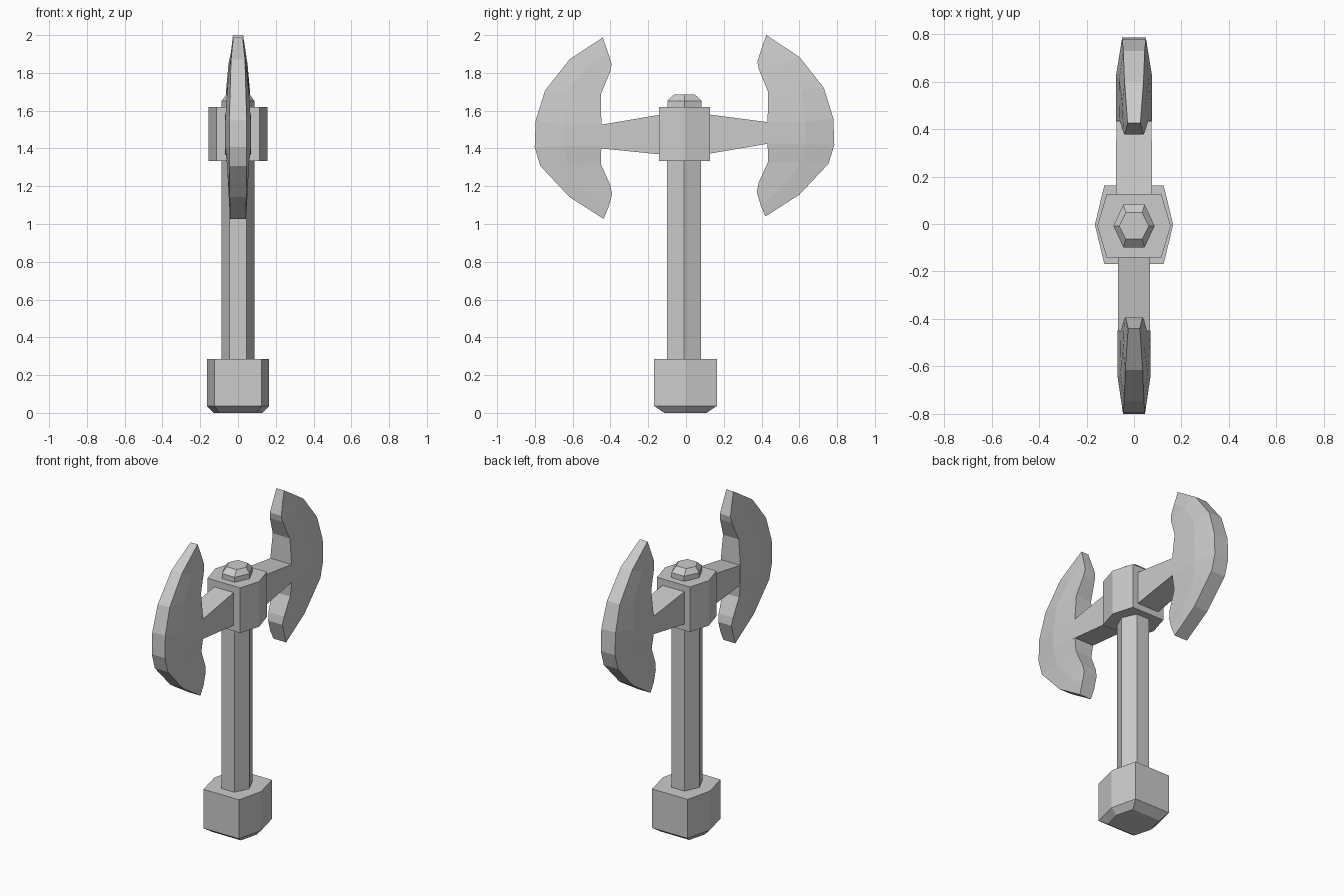
import bpy, bmesh

if "Cube" in bpy.data.objects:
    bpy.data.objects.remove(bpy.data.objects["Cube"])


def skin(name, rings):
    """Join successive closed rings of points with quads and cap both ends."""
    bm = bmesh.new()
    vs = [[bm.verts.new(p) for p in r] for r in rings]
    n = len(vs[0])
    for a, b in zip(vs, vs[1:]):
        for i in range(n):
            j = (i + 1) % n
            bm.faces.new((a[i], a[j], b[j], b[i]))
    bm.faces.new(vs[0])
    bm.faces.new(vs[-1])
    bmesh.ops.recalc_face_normals(bm, faces=bm.faces)
    me = bpy.data.meshes.new(name)
    bm.to_mesh(me)
    bm.free()
    ob = bpy.data.objects.new(name, me)
    bpy.context.collection.objects.link(ob)
    return ob


def hexagon(rx, fx, ry, z, cy):
    """Six-sided ring: points at +-rx on the sides, flat front and back of half width fx."""
    return [(x, cy + y, z) for x, y in
            ((rx, 0), (fx, ry), (-fx, ry), (-rx, 0), (-fx, -ry), (fx, -ry))]


# Handle and fittings
skin("handle", [hexagon(.087, .045, .09, z, -.01) for z in (.25, 1.36)])
skin("pommel", [hexagon(.13, .10, .112, 0, -.003),
                hexagon(.165, .125, .166, .037, -.003),
                hexagon(.165, .125, .166, .285, -.003)])
skin("collar", [hexagon(.155, .115, .134, z, -.008) for z in (1.333, 1.62)])
skin("top_cap", [hexagon(.087, .045, .09, 1.60, -.008),
                 hexagon(.087, .045, .09, 1.652, -.008),
                 hexagon(.062, .034, .056, 1.685, -.008)])

# Blade stations from upper tip to lower tip: outer rim, middle ridge, inner rim as (y, z, half thickness)
OUTER = [(.425, 2.0, .027), (.60, 1.885, .04), (.73, 1.72, .045), (.78, 1.56, .05),
         (.785, 1.42, .05), (.755, 1.32, .05), (.60, 1.155, .048), (.42, 1.04, .045)]
MIDDLE = [(.40, 1.93, .033), (.51, 1.85, .05), (.61, 1.71, .063), (.63, 1.54, .075),
          (.63, 1.425, .075), (.61, 1.325, .063), (.50, 1.185, .055), (.395, 1.10, .05)]
INNER = [(.378, 1.86, .04), (.385, 1.82, .045), (.435, 1.70, .06), (.432, 1.54, .075),
         (.432, 1.425, .075), (.435, 1.33, .063), (.385, 1.22, .055), (.375, 1.17, .05)]


def blade(name, side, shift, drop, thick):
    rings = []
    for row in zip(OUTER, MIDDLE, INNER):
        right = [(t * thick, side * (y + shift), z - drop) for y, z, t in row]
        rings.append(right + [(-x, y, z) for x, y, z in reversed(right)])
    skin(name, rings)


def arm(name, side, ends):
    """Tapered bar given (distance, low z, high z, half thickness) at each end."""
    skin(name, [[(t, side * y, lo), (t, side * y, hi), (-t, side * y, hi), (-t, side * y, lo)]
                for y, lo, hi, t in ends])


# Two blades with their arms, the front one set slightly lower and further out
blade("back_blade", 1, 0, 0, 1.0)
blade("front_blade", -1, .016, .013, .92)
arm("back_arm", 1, [(.08, 1.365, 1.585, .077), (.45, 1.428, 1.537, .074)])
arm("front_arm", -1, [(.10, 1.365, 1.585, .068), (.47, 1.402, 1.522, .068)])
